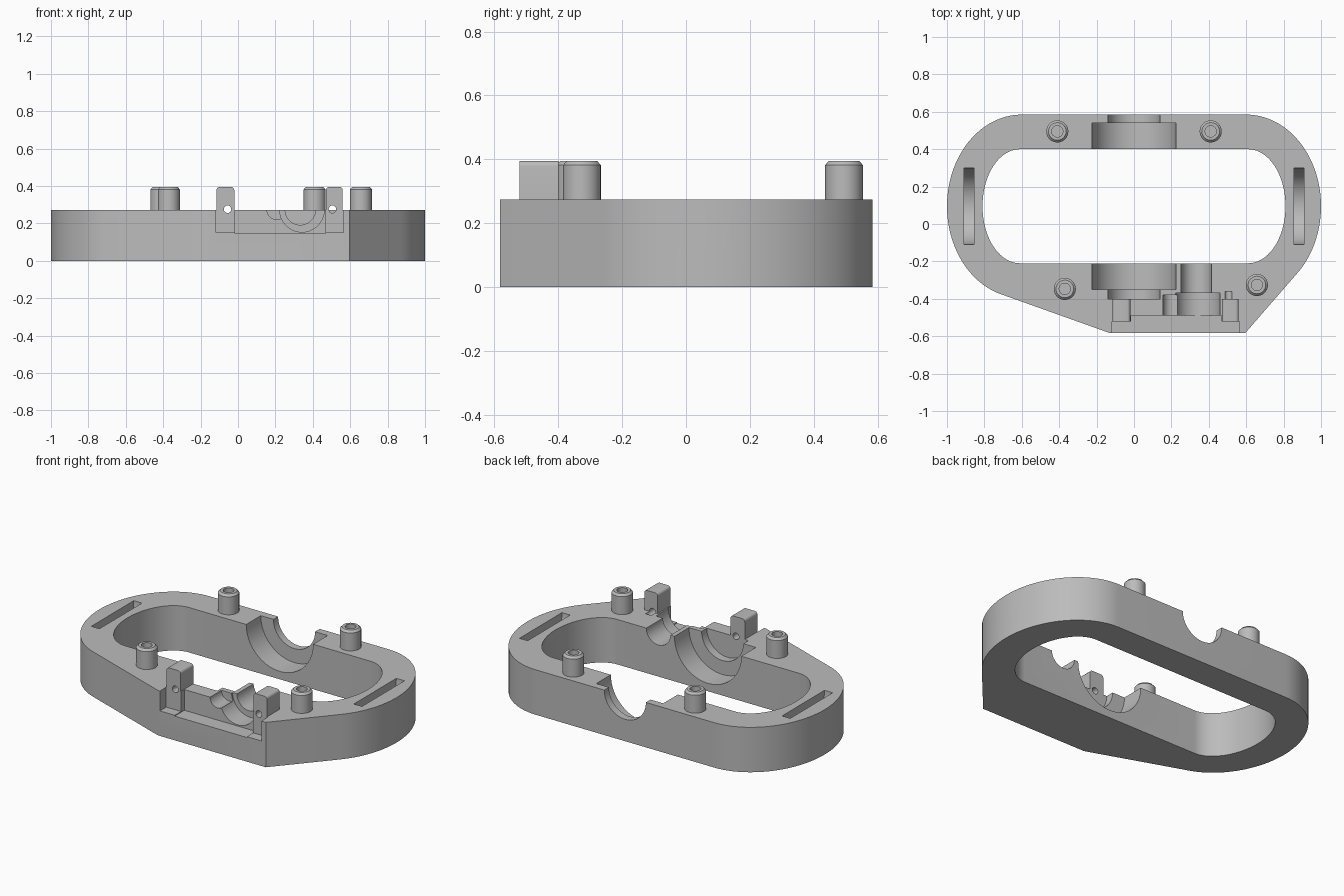
import bpy, bmesh, math
from mathutils import Matrix, Vector

if "Cube" in bpy.data.objects:
    bpy.data.objects.remove(bpy.data.objects["Cube"], do_unlink=True)

TOP, MID = 0.273, 0.095      # deck height, y of the opening's axis

grey = bpy.data.materials.new("plain grey")
grey.use_nodes = True
grey.diffuse_color = (0.5, 0.5, 0.5, 1)
grey.node_tree.nodes["Principled BSDF"].inputs["Base Color"].default_value = (0.5, 0.5, 0.5, 1)


def make(name, bm):
    bmesh.ops.recalc_face_normals(bm, faces=bm.faces)
    mesh = bpy.data.meshes.new(name)
    bm.to_mesh(mesh)
    bm.free()
    ob = bpy.data.objects.new(name, mesh)
    bpy.context.collection.objects.link(ob)
    mesh.materials.append(grey)
    return ob


def prism(name, outline, z0, z1):
    bm = bmesh.new()
    face = bm.faces.new([bm.verts.new((x, y, z0)) for x, y in outline])
    geo = bmesh.ops.extrude_face_region(bm, geom=[face])["geom"]
    bmesh.ops.translate(bm, vec=(0, 0, z1 - z0),
                        verts=[v for v in geo if isinstance(v, bmesh.types.BMVert)])
    return make(name, bm)


def box(name, x0, x1, y0, y1, z0, z1):
    return prism(name, [(x0, y0), (x1, y0), (x1, y1), (x0, y1)], z0, z1)


def cylinder(name, axis, r, a, b, side, z=TOP):
    """Horizontal cylinder from a to b along the axis, offset sideways by side."""
    bm = bmesh.new()
    bmesh.ops.create_cone(bm, cap_ends=True, segments=64, radius1=r, radius2=r, depth=b - a)
    mid = (a + b) / 2
    turn, place = ("Y", (mid, side, z)) if axis == "X" else ("X", (side, mid, z))
    bm.transform(Matrix.Translation(place) @ Matrix.Rotation(math.pi / 2, 4, turn))
    return make(name, bm)


def cut(target, cutter, keep=False):
    mod = target.modifiers.new("cut", "BOOLEAN")
    mod.operation, mod.solver, mod.object = "DIFFERENCE", "EXACT", cutter
    bpy.context.view_layer.objects.active = target
    bpy.ops.object.modifier_apply(modifier=mod.name)
    if not keep:
        bpy.data.objects.remove(cutter, do_unlink=True)


def smooth(ob):
    bpy.ops.object.select_all(action="DESELECT")
    ob.select_set(True)
    bpy.context.view_layer.objects.active = ob
    bpy.ops.object.shade_smooth_by_angle(angle=math.radians(30))


def arc(cx, rx, ry, start, end, n=40):
    pts = []
    for i in range(n + 1):
        t = start + (end - start) * i / n
        pts.append((cx + rx * math.cos(t), MID + ry * math.sin(t)))
    return pts


# Ring body: elliptical ends, pointed out at the front
q = math.pi / 2
left_low = math.atan2(-0.363 / 0.49, 0.27 / 0.4)
right_low = math.pi + math.acos(0.1 / 0.4)
right_low = math.pi * 2 - math.acos(-0.1 / 0.4)
outline = (arc(0.6, 0.4, 0.49, left_low, q) + arc(-0.6, 0.4, 0.49, q, right_low)
           + [(-0.13, -0.583), (0.595, -0.583)])
body = prism("ring_body", outline, 0, TOP)
opening = arc(0.61, 0.2, 0.305, -q, q) + arc(-0.61, 0.2, 0.305, q, 3 * q)
cut(body, prism("opening_cutter", opening, -0.1, 0.5))

# Stepped bearing seats at the back and front
for name, r, a, b in [("back_seat", 0.225, 0.3, 0.54), ("back_notch", 0.14, 0.3, 0.7),
                      ("front_seat", 0.225, -0.35, -0.1), ("front_notch", 0.14, -0.4, -0.1)]:
    cut(body, cylinder(name, "Y", r, a, b, 0))

# End notches with a wider slot behind each
for s in (-1, 1):
    for name, r, a, b in [("end_notch", 0.114, 0.88, 1.1), ("end_slot", 0.204, 0.855, 0.91)]:
        cut(body, cylinder(name, "X", r, min(s * a, s * b), max(s * a, s * b), MID))

# Front tray, then the shaft channels behind it
cut(body, box("tray", -0.117, 0.565, -0.7, -0.522, 0.152, 0.5))
cut(body, box("tray_inner", -0.017, 0.468, -0.7, -0.49, 0.147, 0.5))
for name, r, x, a, b in [("shaft", 0.081, 0.333, -0.45, -0.15),
                         ("collar", 0.119, 0.342, -0.51, -0.37),
                         ("side_channel", 0.052, 0.207, -0.51, -0.38)]:
    cut(body, cylinder(name, "Y", r, a, b, x))

# Upright tabs with a cross hole
for name, x0, x1, hole_x in [("right_tab", -0.115, -0.02, -0.056), ("left_tab", 0.47, 0.56, 0.505)]:
    tab = box(name, x0, x1, -0.522, -0.4, TOP, 0.395)
    bm = bmesh.new()
    bm.from_mesh(tab.data)
    edges = [e for e in bm.edges if all(v.co.z > 0.39 for v in e.verts)
             and abs(e.verts[0].co.x - e.verts[1].co.x) < 0.001]
    bmesh.ops.bevel(bm, geom=edges, offset=0.017, segments=5, profile=0.5, affect="EDGES")
    bm.to_mesh(tab.data)
    bm.free()
    drill = cylinder("drill", "Y", 0.02, -0.6, -0.36, hole_x, 0.276)
    cut(body, drill, keep=True)
    cut(tab, drill)
    smooth(tab)
smooth(body)

# Hollow locating posts with a chamfered rim
profile = [(0.059, 0.26), (0.059, 0.382), (0.047, 0.395), (0.03, 0.395), (0.03, 0.33), (0, 0.33)]
for name, x, y in [("back_right_post", -0.41, 0.495), ("back_left_post", 0.41, 0.495),
                   ("front_right_post", -0.37, -0.347), ("front_left_post", 0.657, -0.326)]:
    bm = bmesh.new()
    verts = [bm.verts.new((r, 0, z)) for r, z in profile]
    edges = [bm.edges.new(pair) for pair in zip(verts, verts[1:])]
    bmesh.ops.spin(bm, geom=verts + edges, cent=Vector(), axis=(0, 0, 1),
                   angle=2 * math.pi, steps=40)
    bmesh.ops.remove_doubles(bm, verts=bm.verts, dist=0.0005)
    post = make(name, bm)
    post.location = (x, y, 0)
    smooth(post)
